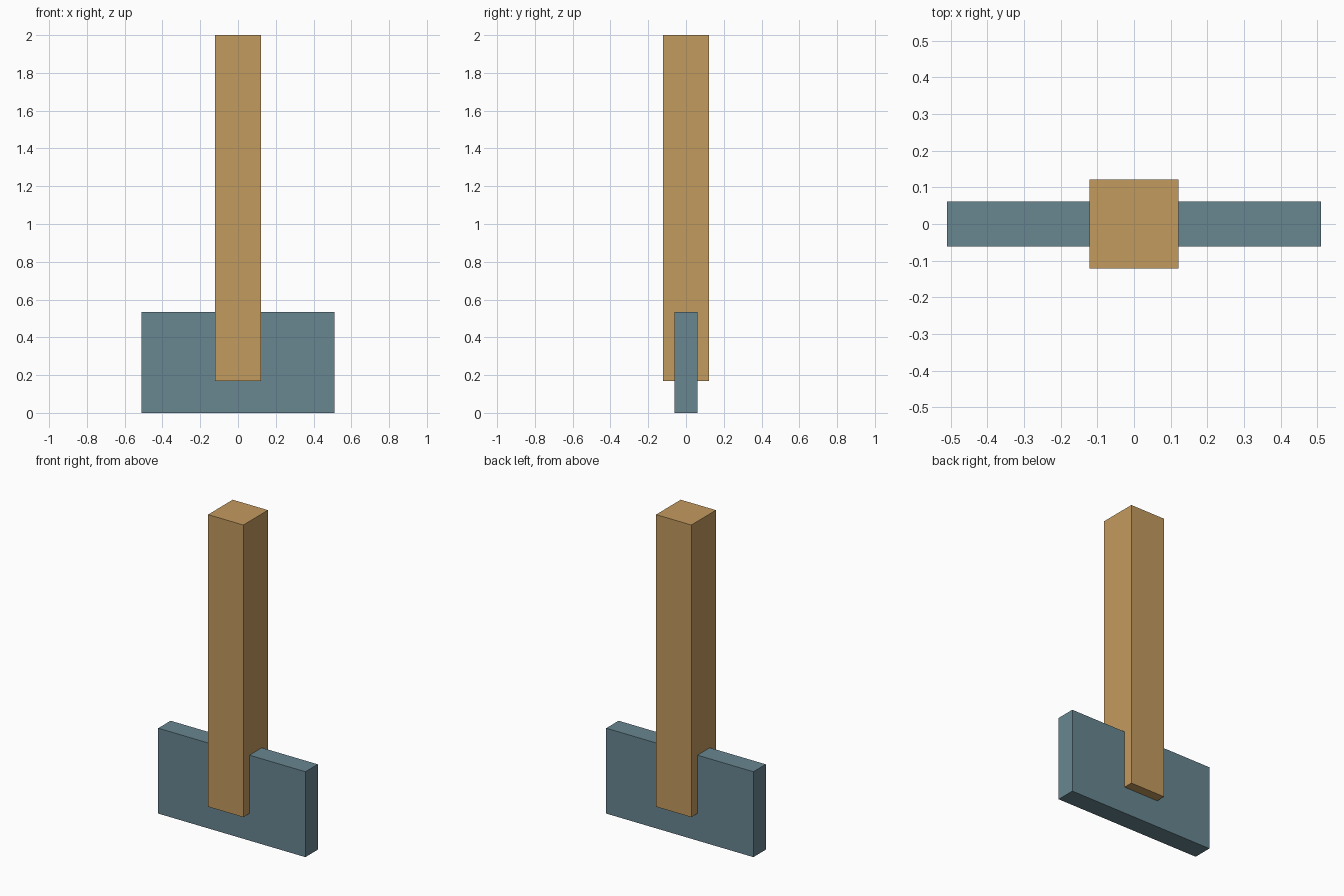
import bpy
import bmesh

if "Cube" in bpy.data.objects:
    bpy.data.objects.remove(bpy.data.objects["Cube"])


def make_material(name, color):
    mat = bpy.data.materials.new(name)
    mat.diffuse_color = (*color, 1.0)
    mat.use_nodes = True
    mat.node_tree.nodes["Principled BSDF"].inputs["Base Color"].default_value = mat.diffuse_color
    return mat


def make_box(name, width, depth, z0, z1, mat):
    """Box centred on x and y, spanning z0 to z1."""
    bm = bmesh.new()
    bmesh.ops.create_cube(bm, size=1.0)
    bmesh.ops.scale(bm, vec=(width, depth, z1 - z0), verts=bm.verts)
    bmesh.ops.translate(bm, vec=(0, 0, (z0 + z1) / 2), verts=bm.verts)
    mesh = bpy.data.meshes.new(name)
    bm.to_mesh(mesh)
    bm.free()
    mesh.materials.append(mat)
    obj = bpy.data.objects.new(name, mesh)
    bpy.context.collection.objects.link(obj)
    return obj


wood = make_material("tan_wood", (0.55, 0.325, 0.113))
steel = make_material("blue_grey_steel", (0.138, 0.238, 0.28))

# Square wooden handle, reaching down over the blade
make_box("handle", 0.244, 0.244, 0.17, 2.0, wood)

# Flat upright blade at the bottom
make_box("blade", 1.02, 0.122, 0.0, 0.535, steel)
